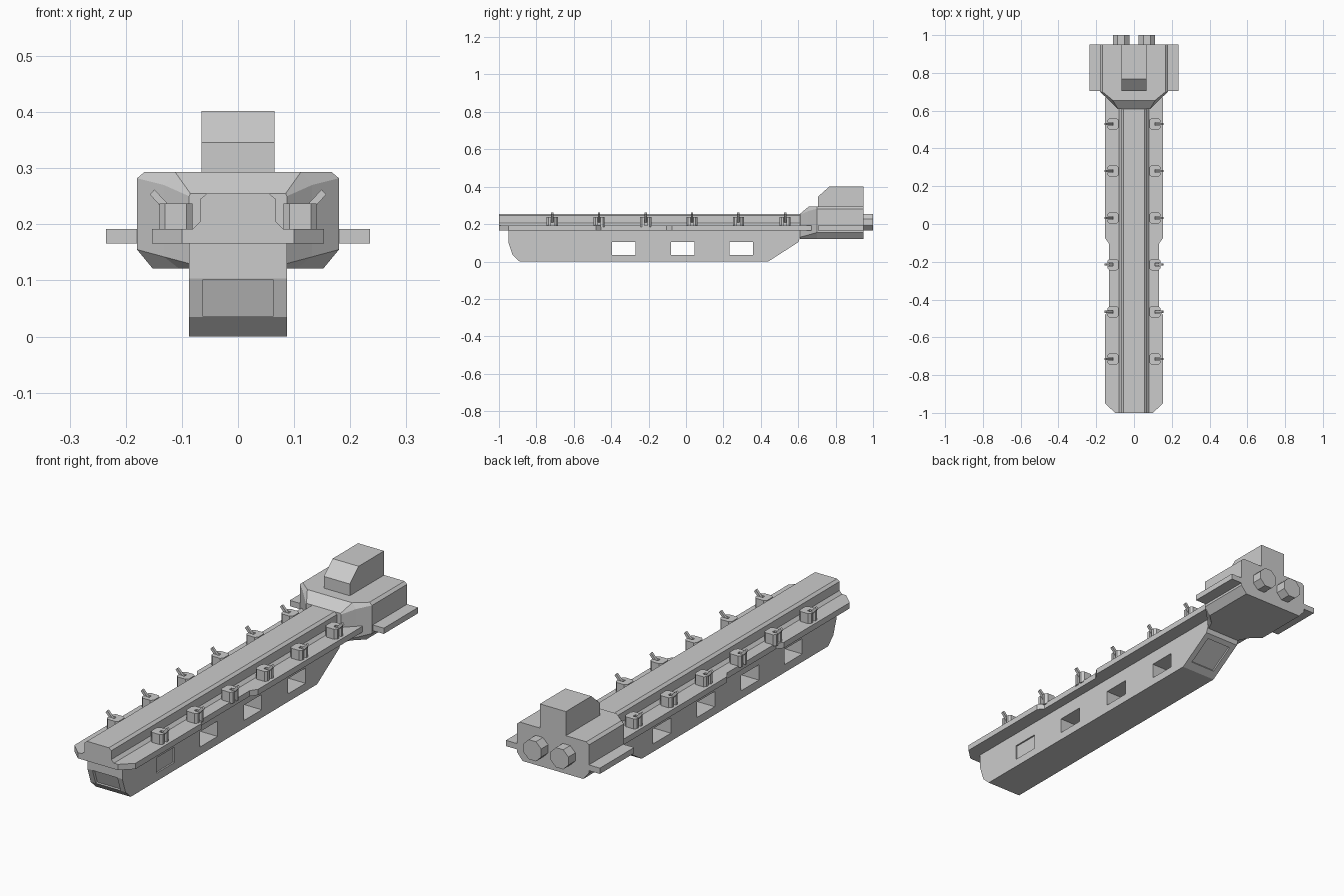
import bpy, bmesh, math
from mathutils import Vector

if "Cube" in bpy.data.objects:
    bpy.data.objects.remove(bpy.data.objects["Cube"])


def make(name, bm):
    bmesh.ops.recalc_face_normals(bm, faces=bm.faces)
    me = bpy.data.meshes.new(name)
    bm.to_mesh(me)
    bm.free()
    ob = bpy.data.objects.new(name, me)
    bpy.context.collection.objects.link(ob)
    return ob


def loft(bm, rings):
    """Skin matching closed rings and cap both ends."""
    vs = [[bm.verts.new(p) for p in r] for r in rings]
    n = len(vs[0])
    for a, b in zip(vs, vs[1:]):
        for i in range(n):
            bm.faces.new((a[i], a[(i + 1) % n], b[(i + 1) % n], b[i]))
    bm.faces.new(vs[0])
    bm.faces.new(vs[-1])


def prism_x(bm, prof, x0, x1):
    loft(bm, [[(x, y, z) for y, z in prof] for x in (x0, x1)])


def prism_y(bm, prof, y0, y1):
    loft(bm, [[(x, y, z) for x, z in prof] for y in (y0, y1)])


def prism_z(bm, prof, z0, z1):
    loft(bm, [[(x, y, z) for x, y in prof] for z in (z0, z1)])


def rect(a0, a1, b0, b1):
    return [(a0, b0), (a1, b0), (a1, b1), (a0, b1)]


def sym(half):
    """Mirror a half outline (x > 0) into a closed symmetric outline."""
    return half + [(-a, b) for a, b in reversed(half)]


# keel hull
bm = bmesh.new()
prism_x(bm, [(-0.95, 0.18), (-0.95, 0.103), (-0.927, 0.035), (-0.89, 0), (0.44, 0),
             (0.60, 0.103), (0.61, 0.13), (0.61, 0.18)], -0.087, 0.087)
hull = make("keel_hull", bm)

# hull openings: bays, bow recess and stern recess
bm = bmesh.new()
for y in (-0.333, -0.018, 0.295):
    prism_x(bm, rect(y - 0.063, y + 0.063, 0.036, 0.105), -0.12, 0.12)
prism_x(bm, rect(-0.705, -0.577, 0.036, 0.105), -0.12, 0.075)
prism_x(bm, rect(-0.705, -0.577, 0.036, 0.105), 0.08, 0.12)
prism_x(bm, [(-0.98, 0.102), (-0.938, 0.102), (-0.915, 0.036), (-0.98, 0.036)], -0.062, 0.062)
prism_x(bm, [(0.465, 0.027), (0.575, 0.098), (0.62, 0.03), (0.51, -0.04)], -0.062, 0.062)
cutter = make("hull_cutter", bm)
cutter.hide_render = True
cutter.hide_set(True)
mod = hull.modifiers.new("openings", "BOOLEAN")
mod.operation = "DIFFERENCE"
mod.solver = "EXACT"
mod.object = cutter

# deck plate with stepped waist
bm = bmesh.new()
prism_z(bm, sym([(0.10, -1), (0.153, -0.95), (0.153, -0.48), (0.132, -0.455),
                 (0.132, -0.105), (0.153, -0.075), (0.153, 0.67)]), 0.166, 0.192)
make("deck_plate", bm)

# upper spine
bm = bmesh.new()
prism_y(bm, sym([(0.08, 0.185), (0.08, 0.192), (0.067, 0.205), (0.067, 0.245), (0.055, 0.255)]),
        -1, 0.64)
make("upper_spine", bm)

# engine block, lofted from narrow neck to full section
bm = bmesh.new()
rings = []
for y, wb, w, wt, zlow, zs, zt in ((0.61, 0.083, 0.087, 0.085, 0.13, 0.25, 0.255),
                                   (0.655, 0.105, 0.132, 0.112, 0.142, 0.270, 0.293),
                                   (0.70, 0.152, 0.18, 0.167, 0.155, 0.282, 0.293),
                                   (0.95, 0.152, 0.18, 0.167, 0.155, 0.282, 0.293)):
    rings.append([(x, y, z) for x, z in sym([(wb, 0.121), (w, zlow), (w, zs), (wt, zt)])])
loft(bm, rings)
make("engine_block", bm)

# bridge tower
bm = bmesh.new()
prism_x(bm, [(0.705, 0.28), (0.705, 0.346), (0.768, 0.402), (0.95, 0.402), (0.95, 0.28)],
        -0.065, 0.065)
make("bridge_tower", bm)

# turret plan, with a slot on the outer side for the gun
turret = [(0.092, -0.03), (0.130, -0.03), (0.140, -0.02), (0.140, -0.008), (0.112, -0.008),
          (0.112, 0.008), (0.140, 0.008), (0.140, 0.02), (0.130, 0.03), (0.092, 0.03),
          (0.081, 0.02), (0.081, -0.02)]

for s, side in ((1, "right"), (-1, "left")):
    # side fin
    bm = bmesh.new()
    prism_z(bm, rect(s * 0.16, s * 0.235, 0.705, 0.95), 0.166, 0.192)
    make("side_fin_" + side, bm)

    # thruster
    bm = bmesh.new()
    oct_ring = [(s * 0.068 + 0.048 * math.cos(math.radians(22.5 + 45 * i)),
                 0.21 + 0.048 * math.sin(math.radians(22.5 + 45 * i))) for i in range(8)]
    prism_y(bm, oct_ring, 0.93, 1.0)
    make("thruster_" + side, bm)

    # turrets with tilted guns
    for k, y in enumerate((-0.715, -0.465, -0.215, 0.032, 0.28, 0.53)):
        bm = bmesh.new()
        prism_z(bm, [(s * px, y + py) for px, py in turret], 0.185, 0.237)
        make(f"turret_{side}_{k + 1}", bm)
        bm = bmesh.new()
        gun = [(0.108, 0.218), (0.117, 0.209), (0.157, 0.253), (0.149, 0.262)]
        prism_y(bm, [(s * px, pz) for px, pz in gun], y - 0.006, y + 0.006)
        make(f"gun_{side}_{k + 1}", bm)
